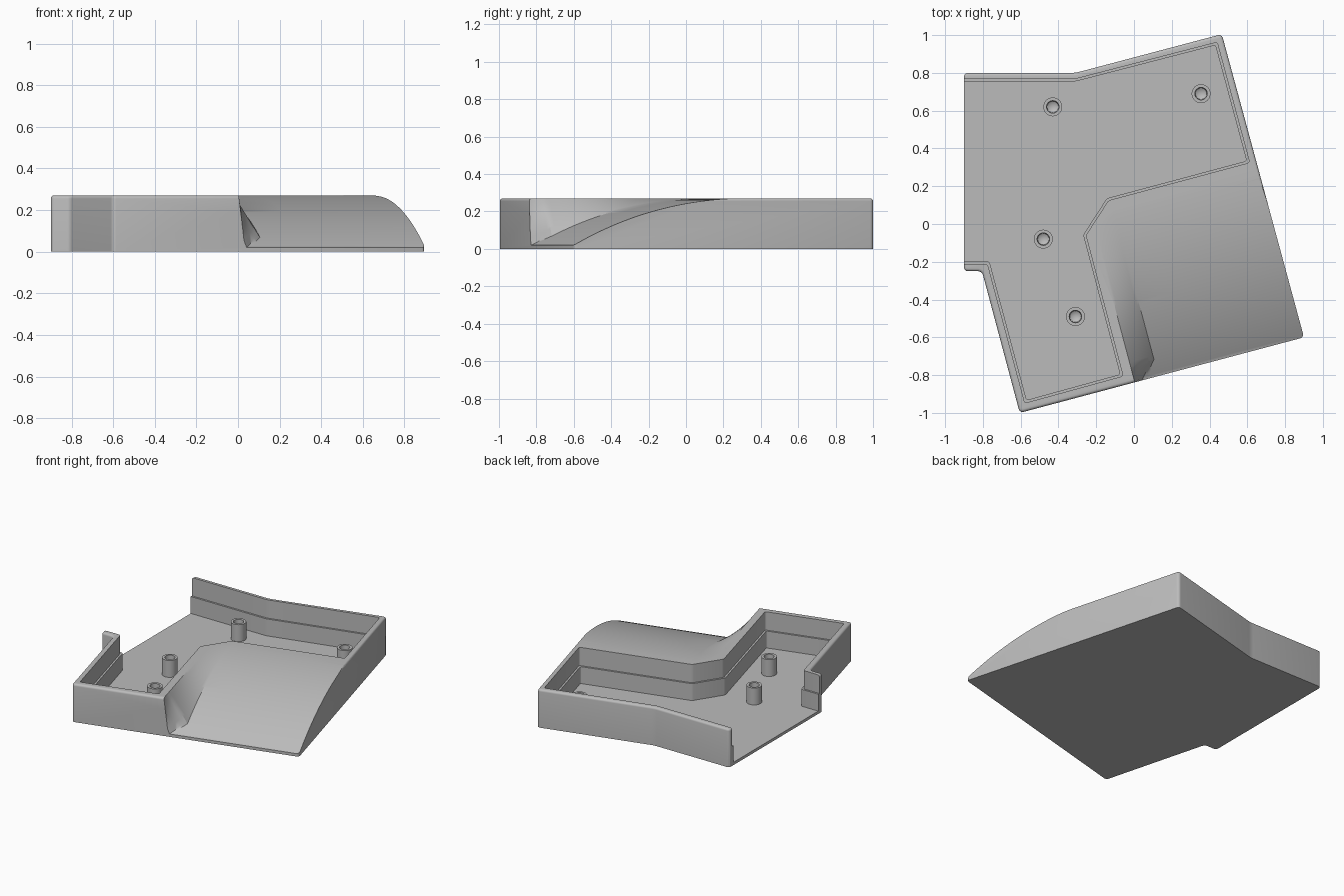
import bpy, bmesh, math
from mathutils import Vector

old = bpy.data.objects.get("Cube")
if old:
    bpy.data.objects.remove(old, do_unlink=True)

H, FLOOR, LEDGE = 0.27, 0.02, 0.14
TILT = math.radians(15)
U = Vector((math.cos(TILT), math.sin(TILT)))      # along the slanted front edge
V = Vector((-math.sin(TILT), math.cos(TILT)))     # along the slanted right edge
CORNER = Vector((-0.6, -1.0))

grey = bpy.data.materials.new("plain grey")
grey.use_nodes = True
COL = (0.5, 0.5, 0.5, 1)
grey.diffuse_color = COL
grey.node_tree.nodes["Principled BSDF"].inputs["Base Color"].default_value = COL


def add(name, bm):
    bmesh.ops.recalc_face_normals(bm, faces=bm.faces[:])
    me = bpy.data.meshes.new(name)
    bm.to_mesh(me)
    bm.free()
    me.materials.append(grey)
    ob = bpy.data.objects.new(name, me)
    bpy.context.collection.objects.link(ob)
    return ob


def prism(pts, z0, z1, corner=0.0, rim=0.0):
    """Closed upright block with rounded corners and a rounded top rim."""
    bm = bmesh.new()
    lo = [bm.verts.new((p[0], p[1], z0)) for p in pts]
    hi = [bm.verts.new((p[0], p[1], z1)) for p in pts]
    bm.faces.new(lo)
    bm.faces.new(hi[::-1])
    n = len(pts)
    for i in range(n):
        k = (i + 1) % n
        bm.faces.new((lo[k], lo[i], hi[i], hi[k]))
    bmesh.ops.recalc_face_normals(bm, faces=bm.faces[:])
    up = [e for e in bm.edges if abs(e.verts[0].co.z - e.verts[1].co.z) > 0.01]
    bmesh.ops.bevel(bm, geom=up, offset=corner, segments=3, profile=0.5, affect='EDGES')
    if rim:
        ring = [e for e in bm.edges if all(v.co.z > z1 - 1e-4 for v in e.verts)]
        bmesh.ops.bevel(bm, geom=ring, offset=rim, segments=4, profile=0.5, affect='EDGES')
    return bm


def inset(pts, d):
    """Move every side of a clockwise outline inward by d."""
    out, n = [], len(pts)
    for i in range(n):
        p = Vector(pts[i])
        a = (p - Vector(pts[i - 1])).normalized()
        b = (Vector(pts[(i + 1) % n]) - p).normalized()
        na, nb = Vector((a.y, -a.x)), Vector((b.y, -b.x))
        out.append(p + (na + nb) * (d / (1 + na.dot(nb))))
    return out


def cut(ob, cutter):
    m = ob.modifiers.new("cut", 'BOOLEAN')
    m.operation, m.solver, m.object = 'DIFFERENCE', 'EXACT', cutter
    bpy.context.view_layer.update()
    bpy.context.view_layer.objects.active = ob
    bpy.ops.object.modifier_apply(modifier=m.name)
    bpy.data.objects.remove(cutter, do_unlink=True)


# Case block
outline = [(-0.9, 0.8), (-0.31, 0.8), (0.465, 1.005), (0.9, -0.6),
           (-0.605, -1.0), (-0.805, -0.25), (-0.9, -0.25)]
case = add("case", prism(outline, 0, H, corner=0.02, rim=0.015))

# Curved hand rest scooped out of the front left
RUN, RIDGE, NV = 0.95, 0.625, 40
RADIUS = (RUN ** 2 + 0.25 ** 2) / 0.5


def rest_height(u, v):
    s = RUN - max(v, 0)
    slope = H + 0.0005 - RADIUS + math.sqrt(RADIUS ** 2 - s * s)
    width = 0.03 + 0.1 * min(1, max(0, v / 0.09))
    t = min(1, (u - RIDGE) / width)
    return slope + (H + 0.001 - slope) * (1 - t)


us = [RIDGE + 0.013 * i for i in range(11)] + [0.95, 1.2, 1.7]
vs = [-0.1] + [0.015 * i for i in range(7)] + [0.09 + (RUN - 0.09) * i / NV for i in range(1, NV + 1)]
bm = bmesh.new()
low = [[bm.verts.new((*(CORNER + U * u + V * v), rest_height(u, v))) for v in vs] for u in us]
for i in range(len(us) - 1):
    for j in range(len(vs) - 1):
        a, b, c, d = low[i][j], low[i + 1][j], low[i + 1][j + 1], low[i][j + 1]
        bm.faces.new((a, b, c))
        bm.faces.new((a, c, d))
border = [e for e in bm.edges if e.is_boundary]
for g in bmesh.ops.extrude_edge_only(bm, edges=border)["geom"]:
    if isinstance(g, bmesh.types.BMVert):
        g.co.z = 0.5
bmesh.ops.holes_fill(bm, edges=[e for e in bm.edges if e.is_boundary], sides=0)
cut(case, add("rest_cutter", bm))

# Stepped cavity, open on the right-hand end of the tray
cavity = [(-1.1, 0.768), (-0.31, 0.768), (0.44, 0.962), (0.612, 0.325),
          (-0.135, 0.125), (-0.255, -0.06), (-0.058, -0.805), (-0.578, -0.948),
          (-0.775, -0.212), (-1.1, -0.212)]
cut(case, add("upper_cutter", prism(cavity, LEDGE, 0.5, corner=0.012)))
cut(case, add("lower_cutter", prism(inset(cavity, 0.013), FLOOR, 0.4, corner=0.01)))

# Screw posts with conical holes
post_profile = [(0, 0.015), (0.05, 0.015), (0.05, LEDGE), (0.033, LEDGE), (0.03, 0.07), (0, 0.05)]
posts = [("back_right", -0.43, 0.62), ("back_left", 0.355, 0.69),
         ("middle", -0.48, -0.08), ("front", -0.31, -0.49)]
parts = [case]
for name, x, y in posts:
    bm = bmesh.new()
    ring = [bm.verts.new((r, 0, z)) for r, z in post_profile]
    es = [bm.edges.new(p) for p in zip(ring, ring[1:])]
    bmesh.ops.spin(bm, geom=ring + es, cent=(0, 0, 0), axis=(0, 0, 1),
                   angle=math.tau, steps=32, use_duplicate=False)
    bmesh.ops.remove_doubles(bm, verts=bm.verts[:], dist=1e-4)
    post = add(name + "_screw_post", bm)
    post.location = (x, y, 0)
    parts.append(post)

# Smooth curves, sharp edges
bpy.ops.object.select_all(action='DESELECT')
for ob in parts:
    ob.select_set(True)
bpy.context.view_layer.objects.active = case
bpy.ops.object.shade_smooth_by_angle(angle=math.radians(30))
